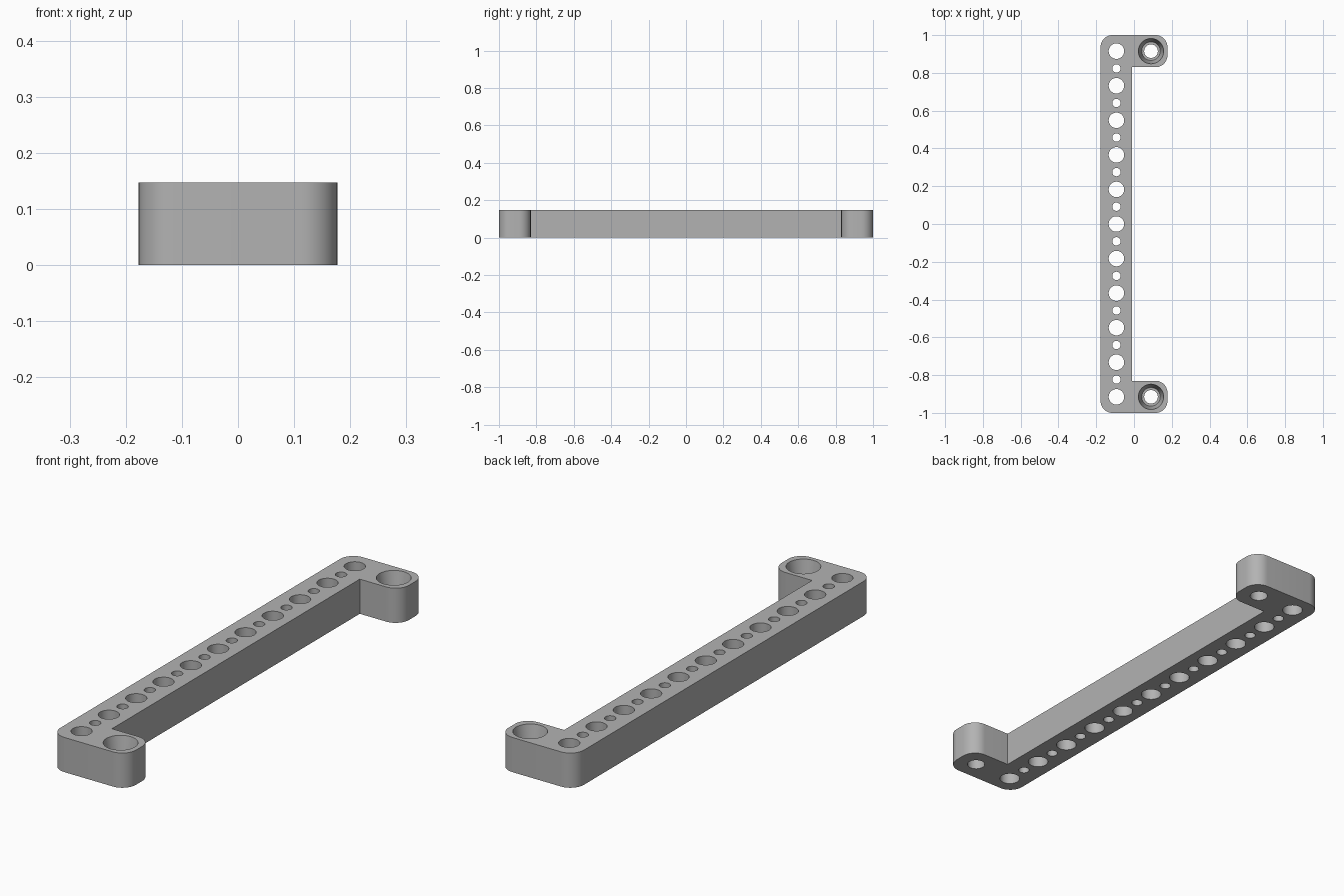
import bpy, bmesh, math
from mathutils import Vector

cube = bpy.data.objects.get("Cube")
if cube:
    bpy.data.objects.remove(cube, do_unlink=True)

HEIGHT = 0.147
HALF_X, INNER_X = 0.177, -0.01
HALF_Y, TAB_Y = 1.0, 0.83
CORNER = 0.063
HOLE_X, TAB_HOLE_X = -0.093, 0.09
PITCH = 0.183

grey = bpy.data.materials.new("plain grey")
grey.use_nodes = True
grey_value = (0.45, 0.45, 0.45, 1)
grey.diffuse_color = grey_value
grey.node_tree.nodes["Principled BSDF"].inputs["Base Color"].default_value = grey_value


def make_object(name, bm):
    bmesh.ops.recalc_face_normals(bm, faces=bm.faces)
    mesh = bpy.data.meshes.new(name)
    bm.to_mesh(mesh)
    bm.free()
    mesh.materials.append(grey)
    ob = bpy.data.objects.new(name, mesh)
    bpy.context.collection.objects.link(ob)
    return ob


def rounded(corners, steps=12):
    """Round each (x, y, radius) corner of a right-angled outline."""
    pts = []
    for i, (x, y, r) in enumerate(corners):
        p = Vector((x, y))
        a = (Vector(corners[i - 1][:2]) - p).normalized() * r
        b = (Vector(corners[(i + 1) % len(corners)][:2]) - p).normalized() * r
        if r == 0:
            pts.append(p)
            continue
        for k in range(steps + 1):
            t = k / steps * math.pi / 2
            pts.append(p + a * (1 - math.sin(t)) + b * (1 - math.cos(t)))
    return pts


def add_hole(bm, x, y, profile, sides=48):
    """Add a closed turned solid from (radius, z) rings, bottom to top."""
    rings = [[bm.verts.new((x + r * math.cos(2 * math.pi * k / sides),
                            y + r * math.sin(2 * math.pi * k / sides), z))
              for k in range(sides)] for r, z in profile]
    for low, high in zip(rings, rings[1:]):
        for k in range(sides):
            n = (k + 1) % sides
            bm.faces.new((low[k], low[n], high[n], high[k]))
    bm.faces.new(rings[0][::-1])
    bm.faces.new(rings[-1])


# Bracket body: long bar with a rounded tab at each end
half = [(INNER_X, TAB_Y, 0), (HALF_X, TAB_Y, CORNER),
        (HALF_X, HALF_Y, CORNER), (-HALF_X, HALF_Y, CORNER)]
outline = half + [(x, -y, r) for x, y, r in reversed(half)]
bm = bmesh.new()
base = bm.faces.new([bm.verts.new((p.x, p.y, 0)) for p in rounded(outline)])
top = bmesh.ops.extrude_face_region(bm, geom=[base])
bmesh.ops.translate(bm, vec=(0, 0, HEIGHT),
                    verts=[v for v in top["geom"] if isinstance(v, bmesh.types.BMVert)])
bracket = make_object("bracket", bm)

# Hole cutters: alternating large and small holes, and stepped tab holes
bm = bmesh.new()
for i in range(-10, 11):
    radius = 0.041 if i % 2 == 0 else 0.022
    add_hole(bm, HOLE_X, i * PITCH / 2, [(radius, -0.05), (radius, HEIGHT + 0.05)])
for side in (-1, 1):
    add_hole(bm, TAB_HOLE_X, side * 5 * PITCH,
             [(0.036, -0.05), (0.036, 0.05), (0.049, 0.05),
              (0.067, HEIGHT), (0.067, HEIGHT + 0.05)])
cutter = make_object("hole_cutter", bm)
cutter.hide_render = True

# Cut the holes and drop the cutter
bpy.context.view_layer.objects.active = bracket
bracket.select_set(True)
cut = bracket.modifiers.new("holes", "BOOLEAN")
cut.operation = "DIFFERENCE"
cut.solver = "EXACT"
cut.object = cutter
bpy.ops.object.modifier_apply(modifier=cut.name)
bpy.data.objects.remove(cutter, do_unlink=True)
bpy.ops.object.shade_smooth_by_angle(angle=math.radians(30))
